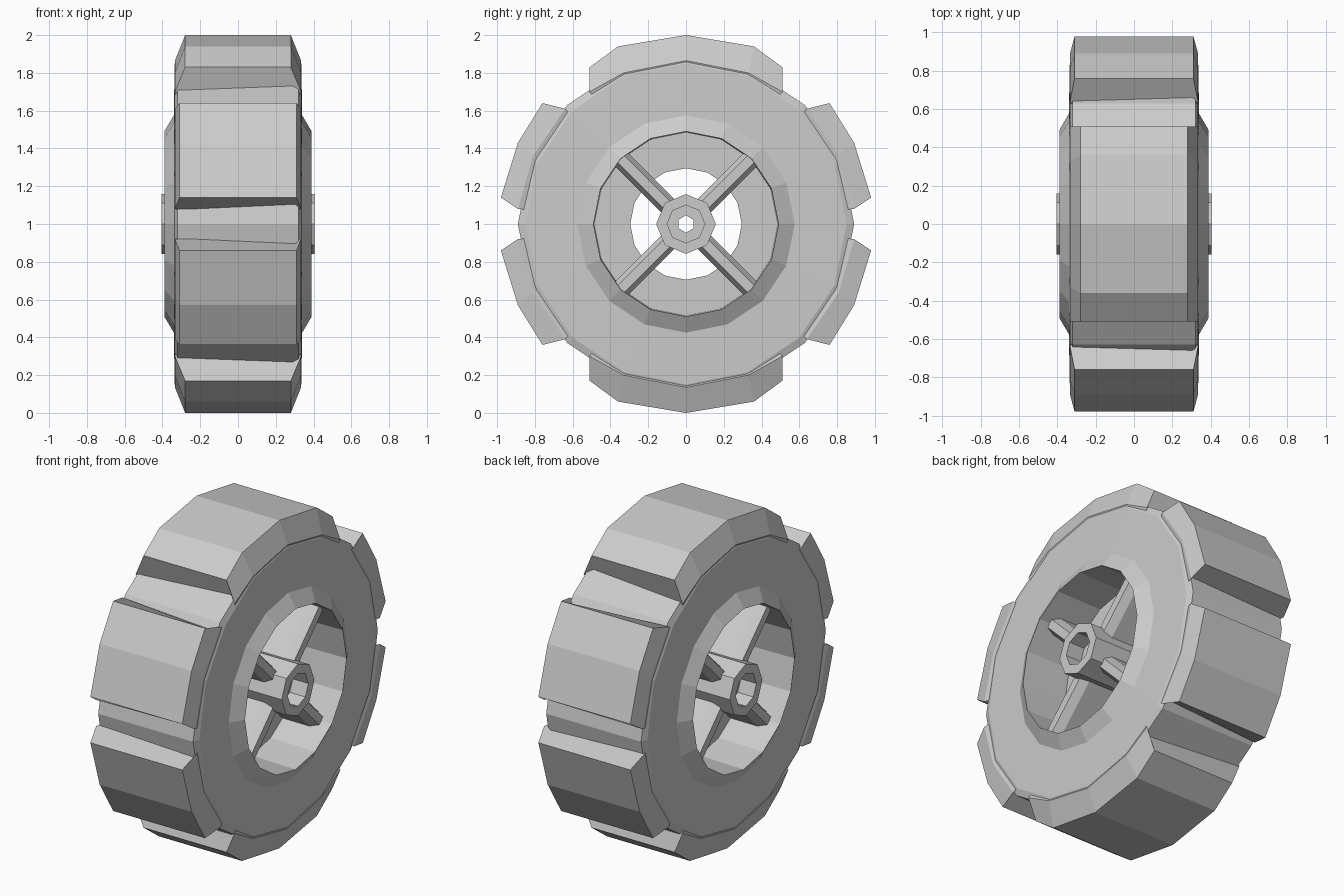
import bpy
import bmesh
from math import pi, sin, cos
from mathutils import Matrix, Vector

if "Cube" in bpy.data.objects:
    bpy.data.objects.remove(bpy.data.objects["Cube"])

grey = bpy.data.materials.new("plain grey")
grey.use_nodes = True
grey.diffuse_color = (0.6, 0.6, 0.6, 1)
grey.node_tree.nodes["Principled BSDF"].inputs["Base Color"].default_value = (0.6, 0.6, 0.6, 1)


def finish(name, bm):
    """Turn a bmesh into a flat shaded object standing on the ground."""
    bmesh.ops.recalc_face_normals(bm, faces=bm.faces)
    bmesh.ops.translate(bm, verts=bm.verts, vec=(0, 0, 1))
    mesh = bpy.data.meshes.new(name)
    bm.to_mesh(mesh)
    bm.free()
    mesh.materials.append(grey)
    obj = bpy.data.objects.new(name, mesh)
    bpy.context.collection.objects.link(obj)
    return obj


def bridge(bm, rings, closed):
    """Join rings of vertices into quads; optionally close the loop of rings."""
    n = len(rings[0])
    pairs = list(zip(rings, rings[1:]))
    if closed:
        pairs.append((rings[-1], rings[0]))
    for a, b in pairs:
        for i in range(n):
            j = (i + 1) % n
            bm.faces.new((a[i], a[j], b[j], b[i]))


def lathe(name, half_profile, sides):
    """Spin a profile of (x, radius), mirrored in x, around the axle."""
    profile = half_profile + [(-x, r) for x, r in reversed(half_profile)]
    bm = bmesh.new()
    rings = []
    for x, r in profile:
        angles = [2 * pi * i / sides for i in range(sides)]
        rings.append([bm.verts.new((x, r * sin(a), r * cos(a))) for a in angles])
    bridge(bm, rings, True)
    return finish(name, bm)


def lug(name, outer, inner, width, sy, sz):
    """Tread block: narrow outer face, chamfered sides, buried root."""
    root = [(y * 0.85, z * 0.85) for y, z in inner]
    bm = bmesh.new()
    rows = []
    for line, w in ((root, 0.3), (inner, 0.334), (outer, width)):
        rows.append([[bm.verts.new((s * w, y * sy, z * sz)) for y, z in line] for s in (-1, 1)])
    # each section runs root, shoulder, top, top, shoulder, root
    sections = []
    for i in range(len(outer)):
        left = [row[0][i] for row in rows]
        right = [row[1][i] for row in reversed(rows)]
        sections.append(left + right)
    bridge(bm, sections, False)
    bm.faces.new(sections[0])
    bm.faces.new(sections[-1])
    return finish(name, bm)


# Tyre carcass with raised rim lip and central web
lathe("tyre_and_rim", [(0.09, 0.295), (0.09, 0.485), (0.39, 0.49), (0.34, 0.575),
                       (0.335, 0.85), (0.32, 0.89)], 16)

# Top and bottom tread blocks
top_outer = [(-0.51, 0.83), (-0.36, 0.94), (0, 1), (0.36, 0.94), (0.51, 0.83)]
top_inner = [(-0.51, 0.70), (-0.33, 0.80), (0, 0.865), (0.33, 0.80), (0.51, 0.70)]
for label, sz in (("top", 1), ("bottom", -1)):
    lug(label + "_tread_block", top_outer, top_inner, 0.28, 1, sz)

# Four side tread blocks
side_outer = [(0.76, 0.64), (0.89, 0.43), (0.98, 0.14)]
side_inner = [(0.64, 0.61), (0.81, 0.36), (0.89, 0.08)]
for end, sy in (("back", 1), ("front", -1)):
    for level, sz in (("upper", 1), ("lower", -1)):
        lug(f"{end}_{level}_tread_block", side_outer, side_inner, 0.31, sy, sz)

# Hub shell with recessed hexagonal bore
lathe("hub", [(0.405, 0.10), (0.405, 0.158)], 8)
lathe("hub_bore", [(0.30, 0.046), (0.30, 0.122)], 6)

# Chamfered spokes, four on each side of the wheel
section = [(-0.05, 0.08), (-0.05, 0.27), (-0.025, 0.32), (0.025, 0.32), (0.05, 0.27), (0.05, 0.08)]
for side, sx in (("left", 1), ("right", -1)):
    for k in range(4):
        turn = Matrix.Rotation(pi / 4 + k * pi / 2, 3, "X")
        bm = bmesh.new()
        rings = [[bm.verts.new(turn @ Vector((sx * x, y, r))) for y, x in section]
                 for r in (0.12, 0.51)]
        bridge(bm, rings, False)
        for ring in rings:
            bm.faces.new(ring)
        finish(f"{side}_spoke_{k + 1}", bm)
